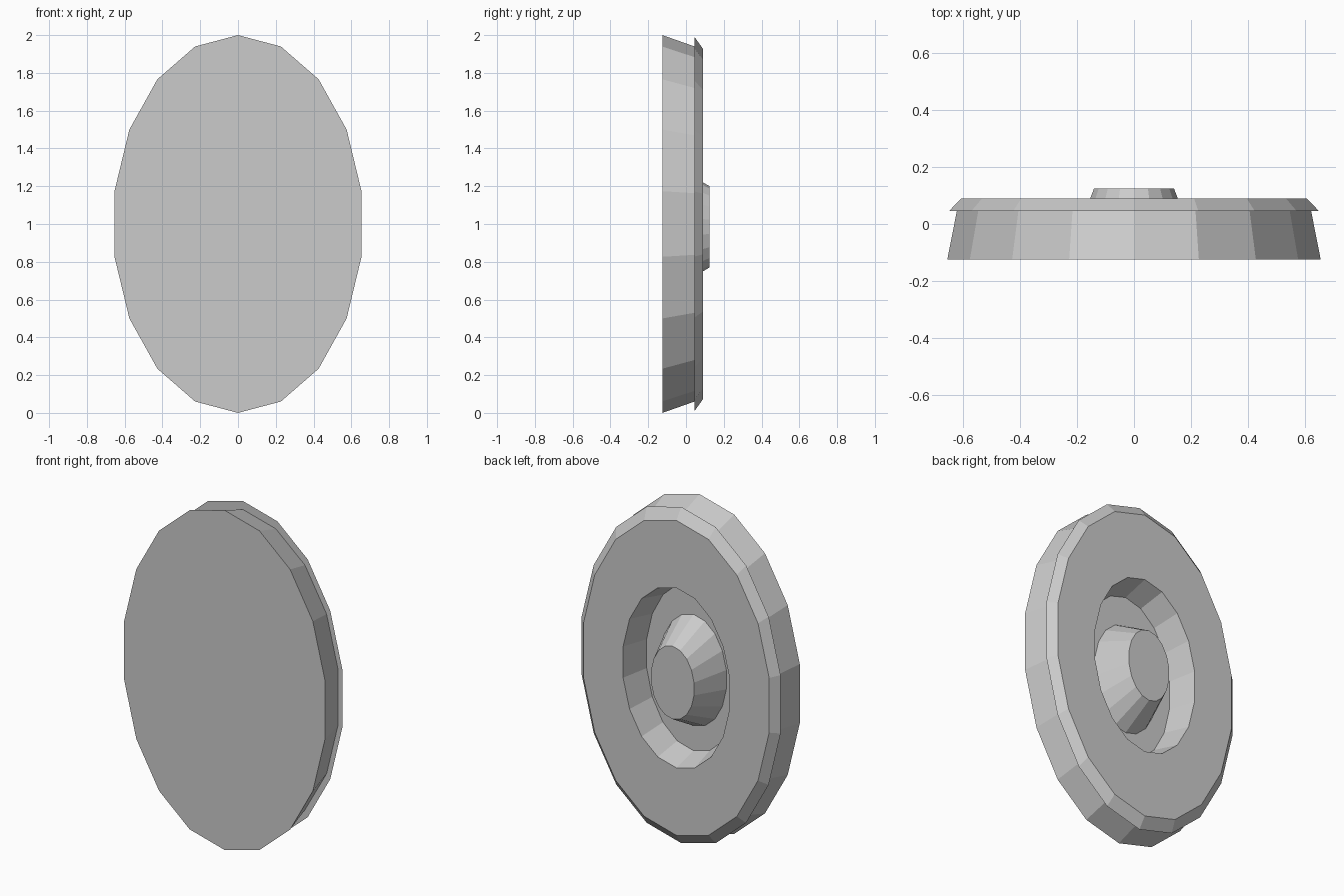
import bpy
import bmesh
from math import sin, cos, tau

SIDES = 18

cube = bpy.data.objects.get("Cube")
if cube:
    bpy.data.objects.remove(cube, do_unlink=True)

# One plain grey for everything
grey = bpy.data.materials.new("plain_grey")
grey.use_nodes = True
colour = (0.6, 0.6, 0.6, 1)
grey.diffuse_color = colour
grey.node_tree.nodes["Principled BSDF"].inputs["Base Color"].default_value = colour


def elliptical_loft(name, profile, centre_z):
    """Join elliptical rings (y, half width, half height) and cap both ends."""
    bm = bmesh.new()
    rings = []
    for y, rx, rz in profile:
        angles = [tau * i / SIDES for i in range(SIDES)]
        rings.append([bm.verts.new((rx * sin(a), y, centre_z + rz * cos(a)))
                      for a in angles])
    for near, far in zip(rings, rings[1:]):
        for i in range(SIDES):
            j = (i + 1) % SIDES
            bm.faces.new((near[i], near[j], far[j], far[i]))
    bm.faces.new(rings[0])
    bm.faces.new(rings[-1])
    bmesh.ops.recalc_face_normals(bm, faces=bm.faces)
    mesh = bpy.data.meshes.new(name)
    bm.to_mesh(mesh)
    bm.free()
    mesh.materials.append(grey)
    obj = bpy.data.objects.new(name, mesh)
    bpy.context.collection.objects.link(obj)
    return obj


# Oval plate: flat front, tapered side, flared rim, recessed back
elliptical_loft("oval_plate", [
    (-0.125, 0.664, 1.0),
    (0.045, 0.63, 0.94),
    (0.045, 0.658, 0.99),
    (0.09, 0.614, 0.927),
    (0.09, 0.352, 0.53),
    (-0.07, 0.31, 0.49),
], 1.0)

# Tapered hub standing in the recess
elliptical_loft("back_hub", [
    (-0.07, 0.217, 0.328),
    (0.125, 0.142, 0.215),
], 0.985)
